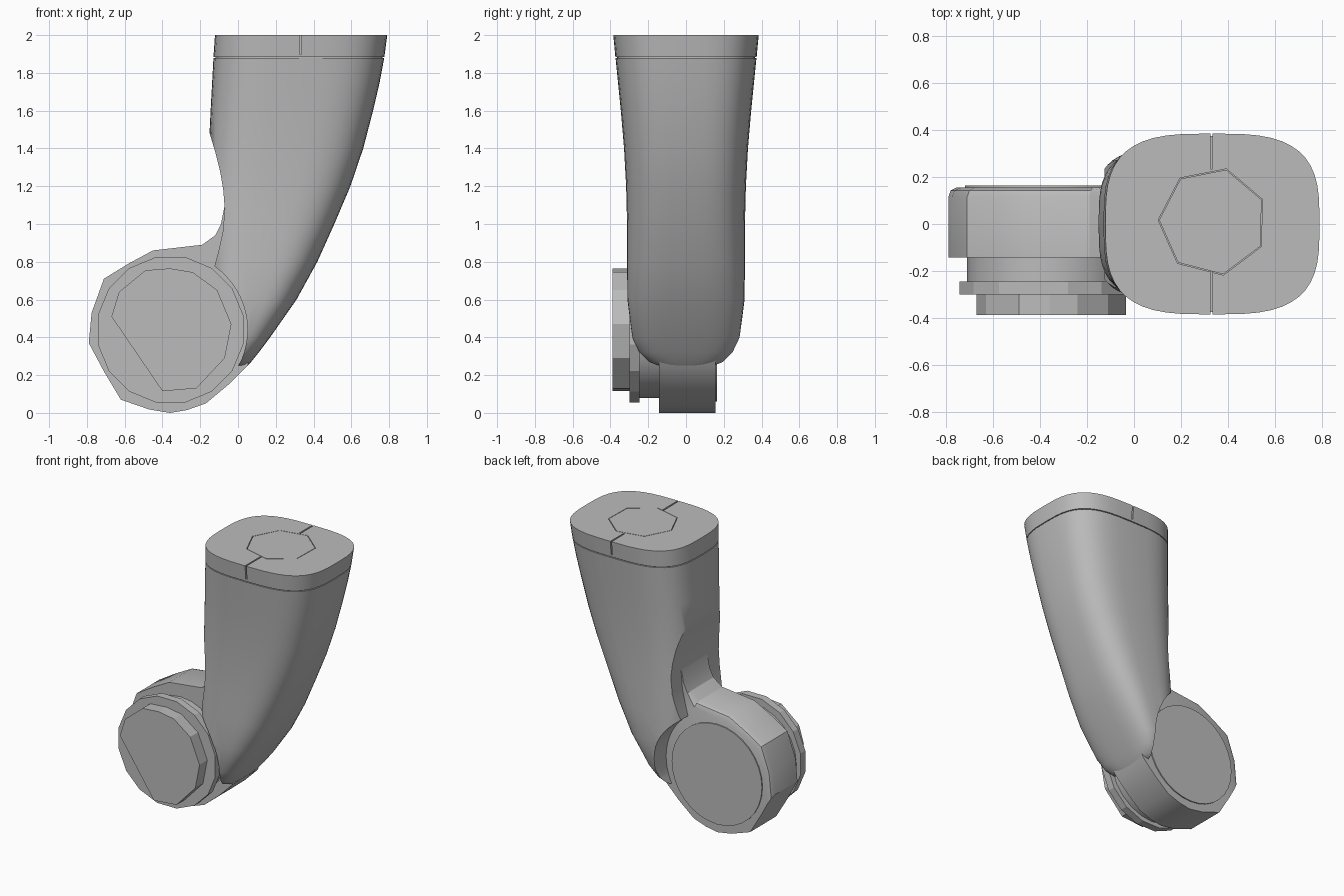
import bpy, bmesh
from math import cos, sin, pi, radians, copysign

if "Cube" in bpy.data.objects:
    bpy.data.objects.remove(bpy.data.objects["Cube"])

grey = bpy.data.materials.new("mid_grey")
grey.use_nodes = True
grey.diffuse_color = (0.5, 0.5, 0.5, 1)
grey.node_tree.nodes["Principled BSDF"].inputs["Base Color"].default_value = (0.5, 0.5, 0.5, 1)


def loft(name, rings):
    """Skin a stack of equal-sized point rings and close both ends."""
    bm = bmesh.new()
    rows = [[bm.verts.new(p) for p in ring] for ring in rings]
    n = len(rows[0])
    for a, b in zip(rows, rows[1:]):
        for i in range(n):
            j = (i + 1) % n
            bm.faces.new((a[i], a[j], b[j], b[i]))
    bm.faces.new(rows[0])
    bm.faces.new(rows[-1])
    bmesh.ops.recalc_face_normals(bm, faces=bm.faces)
    mesh = bpy.data.meshes.new(name)
    bm.to_mesh(mesh)
    bm.free()
    mesh.materials.append(grey)
    obj = bpy.data.objects.new(name, mesh)
    bpy.context.collection.objects.link(obj)
    return obj


def prism_y(name, points, y0, y1):
    return loft(name, [[(x, y, z) for x, z in points] for y in (y0, y1)])


def prism_z(name, points, z0, z1):
    return loft(name, [[(x, y, z) for x, y in points] for z in (z0, z1)])


def circle(cx, cz, r, n, turn=0):
    return [(cx + r * cos(turn + 2 * pi * i / n), cz + r * sin(turn + 2 * pi * i / n))
            for i in range(n)]


def activate(obj):
    bpy.ops.object.select_all(action='DESELECT')
    obj.select_set(True)
    bpy.context.view_layer.objects.active = obj


def cut(obj, cutter):
    mod = obj.modifiers.new("cut", 'BOOLEAN')
    mod.operation, mod.object, mod.solver = 'DIFFERENCE', cutter, 'EXACT'
    activate(obj)
    bpy.ops.object.modifier_apply(modifier=mod.name)
    bpy.data.objects.remove(cutter)


def smooth(obj, angle=30):
    activate(obj)
    bpy.ops.object.shade_smooth_by_angle(angle=radians(angle))


def section(z, x0, x1, half_y, power=3.2, n=48):
    """Rounded rectangular ring at height z."""
    def bend(v):
        return copysign(abs(v) ** (2 / power), v)
    return [((x0 + x1) / 2 + (x1 - x0) / 2 * bend(cos(2 * pi * i / n)),
             half_y * bend(sin(2 * pi * i / n)), z) for i in range(n)]


# Curved upper arm: height, left edge, right edge, half depth
arm = loft("arm_shell", [section(*s) for s in (
    (0.25, -0.12, 0.05, 0.15), (0.27, -0.13, 0.07, 0.20), (0.32, -0.14, 0.11, 0.25),
    (0.40, -0.15, 0.17, 0.285), (0.60, -0.16, 0.31, 0.31), (0.80, -0.17, 0.42, 0.312),
    (1.00, -0.17, 0.51, 0.312), (1.20, -0.165, 0.595, 0.317), (1.40, -0.155, 0.663, 0.328),
    (1.60, -0.145, 0.715, 0.345), (1.75, -0.137, 0.75, 0.36), (1.878, -0.13, 0.774, 0.373))])

# Hollow on the inner side of the arm, clearing the joint
arc = [(-0.36 + 0.41 * cos(radians(a)), 0.44 + 0.41 * sin(radians(a))) for a in range(55, -36, -6)]
hollow = [(-0.5, 1.48), (-0.15, 1.48), (-0.12, 1.38), (-0.095, 1.28), (-0.078, 1.18),
          (-0.07, 1.08), (-0.08, 0.96), (-0.105, 0.85)] + arc + [(-0.02, 0.1), (-0.5, 0.1)]
cut(arm, prism_y("hollow_cutter", hollow, -0.6, 0.6))
smooth(arm)

# Recessed seam and end collar with two split lines and a plug
smooth(loft("collar_seam", [section(z, -0.12, 0.765, 0.365) for z in (1.86, 1.90)]))
collar = loft("end_collar", [section(1.884, -0.13, 0.775, 0.374), section(2.0, -0.122, 0.79, 0.385)])
for y0, y1 in ((-0.5, -0.2), (0.235, 0.5)):
    slot = [(0.325, y0), (0.335, y0), (0.335, y1), (0.325, y1)]
    cut(collar, prism_z("slot_cutter", slot, 1.9, 2.1))
cut(collar, prism_z("plug_cutter", circle(0.335, 0.01, 0.232, 7, 0.42), 1.97, 2.1))
smooth(collar)
prism_z("end_plug", circle(0.335, 0.01, 0.228, 7, 0.42), 1.96, 2.0)

# Joint housing running up into the arm
housing = prism_y("joint_housing", [
    (-0.79, 0.37), (-0.775, 0.53), (-0.71, 0.71), (-0.58, 0.79), (-0.45, 0.86), (-0.32, 0.875),
    (-0.19, 0.89), (-0.12, 0.94), (-0.09, 1.0), (-0.07, 1.1), (0.1, 1.1), (0.18, 0.6),
    (0.05, 0.25), (-0.05, 0.15), (-0.17, 0.05), (-0.27, 0.015), (-0.36, 0.0), (-0.47, 0.018),
    (-0.62, 0.07), (-0.71, 0.22)], -0.142, 0.155)
bm = bmesh.new()
bm.from_mesh(housing.data)
rim = [e for e in bm.edges if all(v.co.y > 0.1 and v.co.z > 0.36 and v.co.x < -0.1 for v in e.verts)]
bmesh.ops.bevel(bm, geom=rim, offset=0.04, segments=2, profile=0.5, affect='EDGES')
bm.to_mesh(housing.data)
bm.free()
smooth(housing, 25)

# Back cover, neck and flange of the joint
smooth(prism_y("back_cover", circle(-0.36, 0.42, 0.36, 32), 0.14, 0.163))
smooth(prism_y("joint_neck", circle(-0.36, 0.43, 0.35, 24), -0.25, -0.13))
prism_y("joint_flange", circle(-0.357, 0.44, 0.393, 16, pi / 16), -0.30, -0.245)

# Faceted front cap with one long flat side
prism_y("front_cap", [
    (-0.67, 0.51), (-0.40, 0.115), (-0.22, 0.13), (-0.07, 0.29), (-0.035, 0.47),
    (-0.11, 0.65), (-0.24, 0.745), (-0.36, 0.765), (-0.49, 0.755), (-0.63, 0.64)], -0.388, -0.29)
